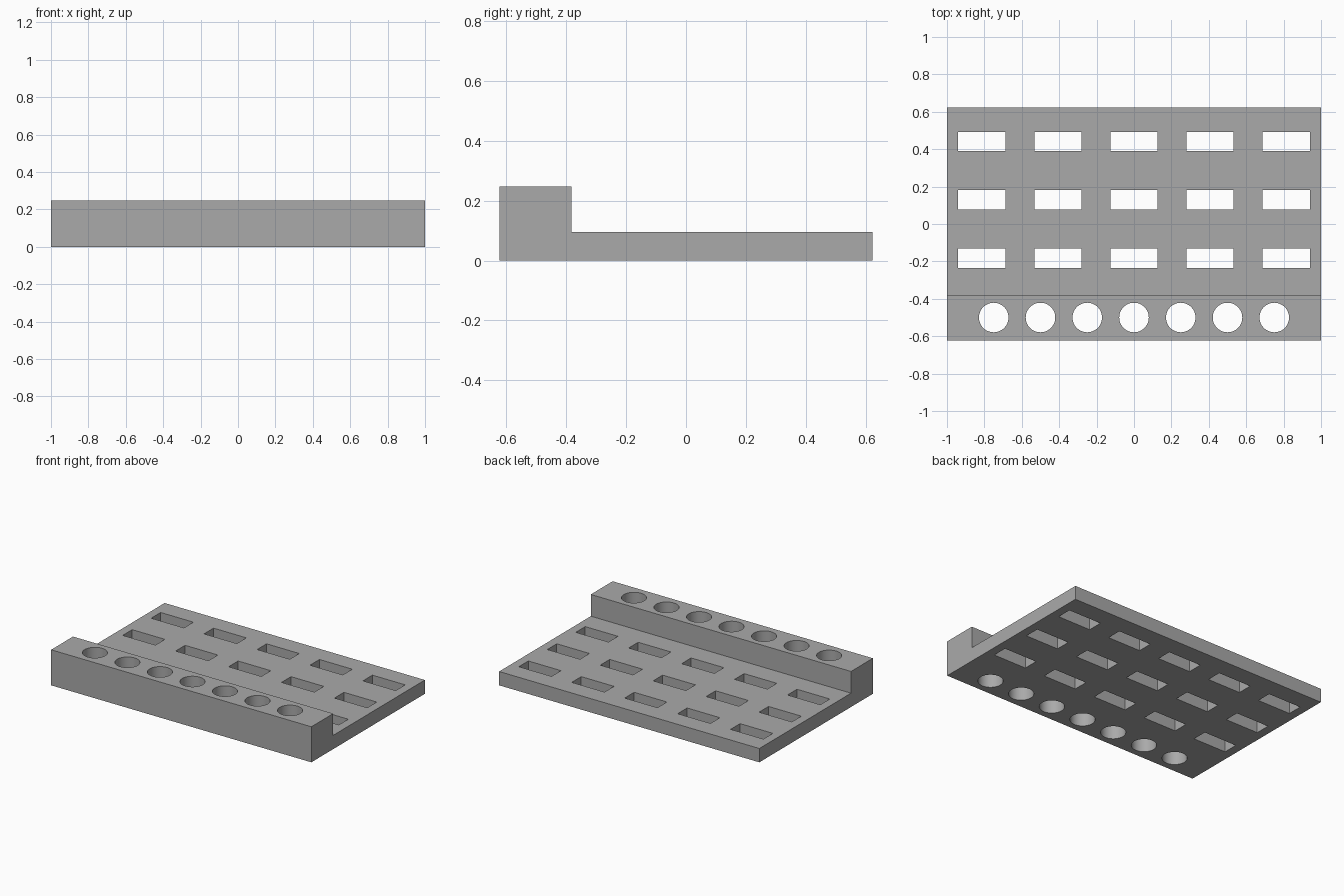
import bpy
import bmesh
from mathutils import Matrix

cube = bpy.data.objects.get("Cube")
if cube:
    bpy.data.objects.remove(cube, do_unlink=True)

grey = bpy.data.materials.new("mid grey")
grey.use_nodes = True
colour = (0.4, 0.4, 0.4, 1)
grey.diffuse_color = colour
grey.node_tree.nodes["Principled BSDF"].inputs["Base Color"].default_value = colour


def add_object(name, bm):
    bmesh.ops.recalc_face_normals(bm, faces=bm.faces)
    mesh = bpy.data.meshes.new(name)
    bm.to_mesh(mesh)
    bm.free()
    mesh.materials.append(grey)
    obj = bpy.data.objects.new(name, mesh)
    bpy.context.scene.collection.objects.link(obj)
    return obj


# Stepped tray: L-shaped side profile extruded across the width
FRONT, STEP, BACK = -0.623, -0.383, 0.623
LOW, HIGH = 0.096, 0.247
profile = [(FRONT, 0), (BACK, 0), (BACK, LOW), (STEP, LOW), (STEP, HIGH), (FRONT, HIGH)]
bm = bmesh.new()
side = bm.faces.new([bm.verts.new((-1, y, z)) for y, z in profile])
swept = bmesh.ops.extrude_face_region(bm, geom=[side])["geom"]
bmesh.ops.translate(bm, vec=(2, 0, 0),
                    verts=[v for v in swept if isinstance(v, bmesh.types.BMVert)])
tray = add_object("stepped_tray", bm)

# Cutters: three rows of five slots, and one row of round holes in the raised bar
bm = bmesh.new()
for row in range(3):
    for col in range(-2, 3):
        place = Matrix.Translation((col * 0.407, -0.184 + row * 0.3125, 0.05))
        bmesh.ops.create_cube(bm, size=1, matrix=place @ Matrix.Diagonal((0.252, 0.104, 0.4, 1)))
for col in range(-3, 4):
    bmesh.ops.create_cone(bm, cap_ends=True, segments=48, radius1=0.079, radius2=0.079,
                          depth=1, matrix=Matrix.Translation((col * 0.25, -0.5, 0.1)))
cutter = add_object("hole_cutter", bm)
cutter.hide_render = True

# Cut the holes through, then discard the cutter
cut = tray.modifiers.new("holes", 'BOOLEAN')
cut.operation = 'DIFFERENCE'
cut.solver = 'EXACT'
cut.object = cutter
bpy.context.view_layer.objects.active = tray
tray.select_set(True)
bpy.ops.object.modifier_apply(modifier=cut.name)
bpy.data.objects.remove(cutter, do_unlink=True)

# Round hole walls are smooth, everything else keeps its sharp edges
bpy.ops.object.shade_smooth_by_angle()
